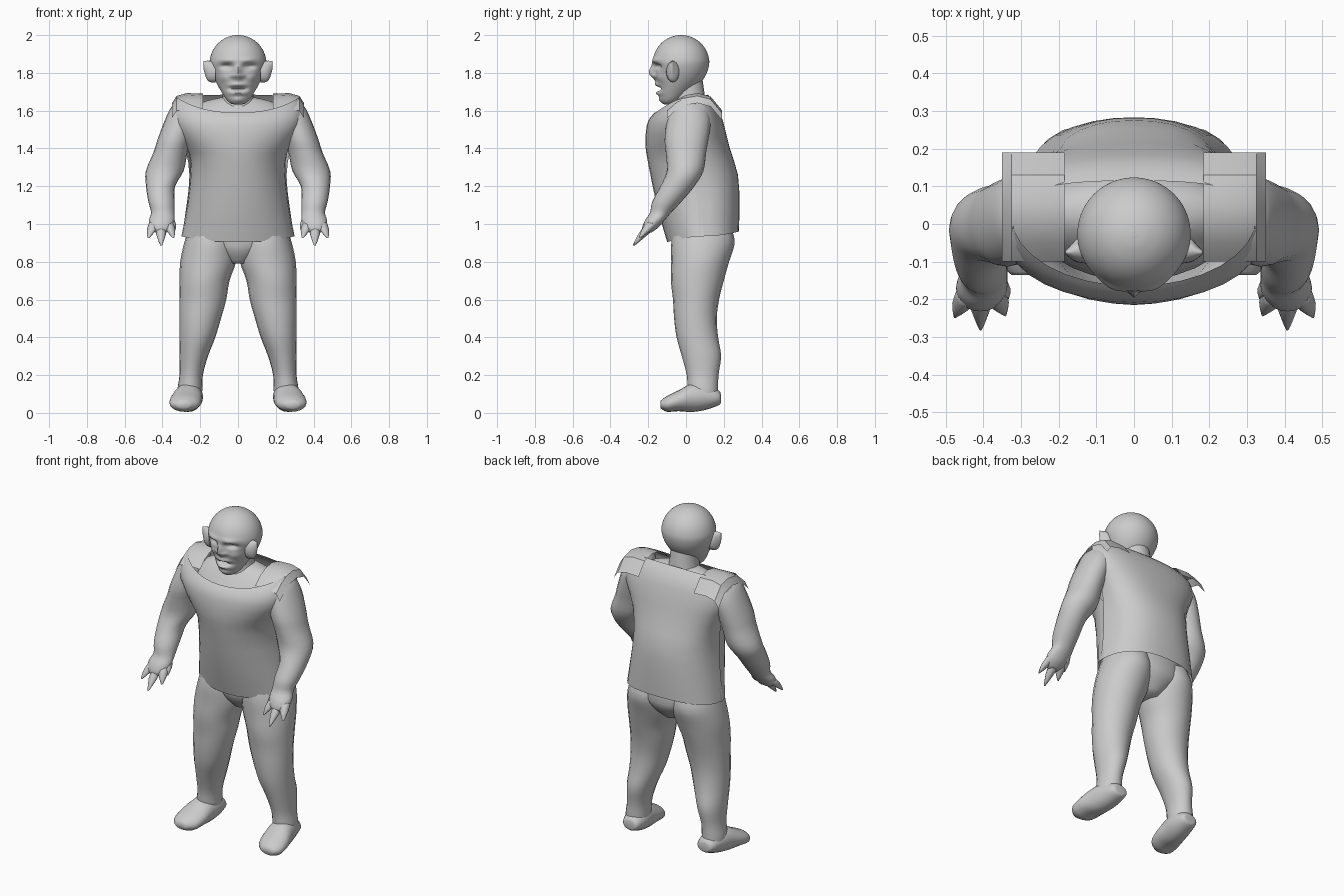
import bpy, bmesh, math
from math import sin, cos, pi, exp


def catmull(rows, steps):
    """Smoothly resample a list of equal-length parameter rows."""
    out = []
    for i in range(len(rows) - 1):
        p0, p1, p2 = rows[max(i - 1, 0)], rows[i], rows[i + 1]
        p3 = rows[min(i + 2, len(rows) - 1)]
        for s in range(steps):
            t = s / steps
            out.append([b + 0.5 * t * (c - a + t * (2 * a - 5 * b + 4 * c - d + t * (3 * (b - c) + d - a)))
                        for a, b, c, d in zip(p0, p1, p2, p3)])
    out.append(list(rows[-1]))
    return out


def make(name, bm, mirror=False, angle=60):
    bmesh.ops.recalc_face_normals(bm, faces=bm.faces)
    me = bpy.data.meshes.new(name)
    bm.to_mesh(me)
    bm.free()
    ob = bpy.data.objects.new(name, me)
    bpy.context.collection.objects.link(ob)
    if mirror:
        ob.modifiers.new("mirror", 'MIRROR').use_mirror_merge = False
    bpy.ops.object.select_all(action='DESELECT')
    ob.select_set(True)
    bpy.context.view_layer.objects.active = ob
    bpy.ops.object.shade_smooth_by_angle(angle=math.radians(angle))
    return ob


def skin(bm, grid, closed):
    n = len(grid[0])
    for a, b in zip(grid, grid[1:]):
        for i in range(n if closed else n - 1):
            j = (i + 1) % n
            bm.faces.new((a[i], a[j], b[j], b[i]))


def loft(name, rings, axis='z', seg=20, steps=3, mirror=False, warp=None):
    """Capped loft through elliptical rings (cx, cy, cz, ra, rb) square to axis."""
    bm = bmesh.new()
    grid = []
    for cx, cy, cz, ra, rb in catmull(rings, steps):
        ring = []
        for k in range(seg):
            u, v = abs(ra) * cos(2 * pi * k / seg), abs(rb) * sin(2 * pi * k / seg)
            off = {'z': (u, v, 0), 'y': (u, 0, v), 'x': (0, u, v)}[axis]
            p = (cx + off[0], cy + off[1], cz + off[2])
            ring.append(bm.verts.new(warp(*p) if warp else p))
        grid.append(ring)
    skin(bm, grid, True)
    bm.faces.new(grid[0])
    bm.faces.new(grid[-1])
    return make(name, bm, mirror)


def panel(name, rows, power, dip=2.5, cols=16):
    """Curved cloth panel; rows are (z_mid, z_side, half_width, y_mid, y_side)."""
    bm = bmesh.new()
    grid = []
    for zm, zs, w, ym, ys in catmull(rows, 2):
        line = []
        for k in range(cols + 1):
            t = sin(pi * (k / cols - 0.5))
            f = max(0, 1 - abs(t) ** power) ** (1 / power)
            line.append(bm.verts.new((w * t, ys + (ym - ys) * f, zm + (zs - zm) * abs(t) ** dip)))
        grid.append(line)
    skin(bm, grid, False)
    return make(name, bm)


# Facial features: x, z, push in y, width, height (mirrored)
features = [(.06, 1.835, .026, .032, .014), (.055, 1.868, -.010, .04, .014),
            (0, 1.80, -.034, .017, .036), (.024, 1.785, -.016, .014, .012),
            (0, 1.716, .032, .038, .009), (0, 1.692, -.014, .04, .010),
            (0, 1.738, -.012, .04, .010), (0, 1.658, -.008, .03, .015),
            (.075, 1.775, -.010, .03, .025)]


def face(x, y, z):
    fade = min(1, max(0, (-.05 - y) / .05))
    for fx, fz, push, sx, sz in features:
        y += fade * push * exp(-((abs(x) - fx) / sx) ** 2 - ((z - fz) / sz) ** 2)
    return x, y, z


# Head: jaw rings below, round skull above (z, half width, front y, back y)
prof = [(1.632, .018, -.11, -.07), (1.64, .04, -.125, -.05), (1.66, .062, -.136, -.02),
        (1.70, .088, -.147, .03), (1.75, .116, -.154, .08), (1.80, .138, -.162, .11),
        (1.85, .15, -.175, .123)]
for a in (15, 30, 45, 60, 75, 86):
    r = .15 * cos(math.radians(a))
    prof.append((1.85 + .15 * sin(math.radians(a)), r, -.026 - r, -.026 + r))
prof.append((2.0, .002, -.028, -.024))
loft("head", [(0, (f + b) / 2, z, w, (b - f) / 2) for z, w, f, b in prof],
     seg=72, steps=7, warp=face)
loft("ear", [(.12, -.07, 1.805, .035, .055), (.15, -.07, 1.808, .032, .056),
             (.168, -.074, 1.818, .018, .046), (.182, -.076, 1.84, .005, .022)],
     axis='x', mirror=True)
loft("neck", [(0, .02, 1.56, .12, .1), (0, .02, 1.64, .09, .085), (0, .015, 1.70, .08, .082),
              (0, .01, 1.78, .08, .075)])

# Body under the tunic
loft("torso", [(0, .085, .79, .06, .09), (0, .09, .86, .17, .145), (0, .09, .95, .25, .16),
               (0, .04, 1.25, .21, .16), (0, .0, 1.48, .26, .15), (0, .02, 1.58, .27, .12),
               (0, .03, 1.64, .2, .08), (0, .03, 1.67, .09, .05)], seg=28)

# Legs and feet
loft("leg", [(.14, .09, .98, .12, .15), (.145, .09, .9, .14, .168), (.158, .075, .8, .148, .153),
             (.177, .06, .7, .132, .14), (.186, .053, .6, .124, .122), (.2, .05, .5, .11, .113),
             (.215, .06, .4, .095, .11), (.235, .082, .3, .076, .104), (.248, .088, .2, .062, .084),
             (.255, .09, .12, .066, .08), (.255, .1, .06, .06, .07)], mirror=True)
loft("foot", [(.247, .185, .075, .03, .02), (.25, .172, .08, .052, .04), (.255, .1, .085, .07, .07),
              (.265, .03, .08, .077, .075), (.276, -.04, .064, .085, .055),
              (.284, -.1, .048, .075, .042), (.29, -.135, .044, .035, .02)], axis='y', mirror=True)

# Arms and clawed hands
loft("arm", [(.27, .01, 1.655, .04, .05), (.285, .015, 1.62, .068, .09), (.302, .015, 1.55, .085, .115),
             (.335, .003, 1.45, .09, .116), (.357, .0, 1.38, .09, .107), (.388, -.005, 1.28, .1, .097),
             (.41, -.045, 1.2, .077, .09), (.405, -.1, 1.12, .07, .078), (.398, -.135, 1.06, .062, .056),
             (.404, -.165, 1.02, .068, .052), (.408, -.19, .98, .058, .042),
             (.408, -.205, .955, .03, .022)], mirror=True)
for name, (bx, by, bz), (tx, ty, tz) in [
        ("outer_finger", (.44, -.175, 1.01), (.475, -.245, .925)),
        ("middle_finger", (.408, -.18, 1.0), (.407, -.278, .885)),
        ("inner_finger", (.372, -.175, 1.01), (.342, -.24, .925)),
        ("thumb", (.37, -.15, 1.03), (.335, -.195, .965))]:
    loft(name, [(bx, by, bz, .03, .034), ((bx + tx) / 2, (by + ty) / 2, (bz + tz) / 2, .025, .026),
                (tx, ty, tz, .004, .005)], seg=8, steps=2, mirror=True)

# Tunic: front and back panels
panel("tunic_front", [(.905, .935, .30, -.10, .095), (1.1, 1.1, .268, -.155, .075),
                      (1.32, 1.32, .25, -.2, .05), (1.42, 1.42, .28, -.215, -.02),
                      (1.52, 1.53, .335, -.208, -.045), (1.565, 1.62, .345, -.188, -.01),
                      (1.59, 1.67, .325, -.165, .02)], 2.0)
panel("tunic_back", [(.96, .935, .297, .28, .07), (1.1, 1.1, .272, .283, .06),
                     (1.26, 1.26, .257, .275, .045), (1.4, 1.4, .28, .232, .06),
                     (1.53, 1.53, .335, .2, .07), (1.63, 1.62, .345, .165, .05),
                     (1.685, 1.67, .33, .115, .04)], 2.4)

# Shoulder straps folded over from the back panel
bm = bmesh.new()
strap = [(.19, 1.60), (.13, 1.672), (.06, 1.69), (-.0, 1.68), (-.05, 1.655), (-.1, 1.61)]
grid = [[bm.verts.new((x, y, z - drop)) for x, drop in ((.185, 0), (.27, -.003), (.325, .012), (.35, .05))]
        for y, z in strap]
skin(bm, grid, False)
make("shoulder_strap", bm, mirror=True, angle=30)
